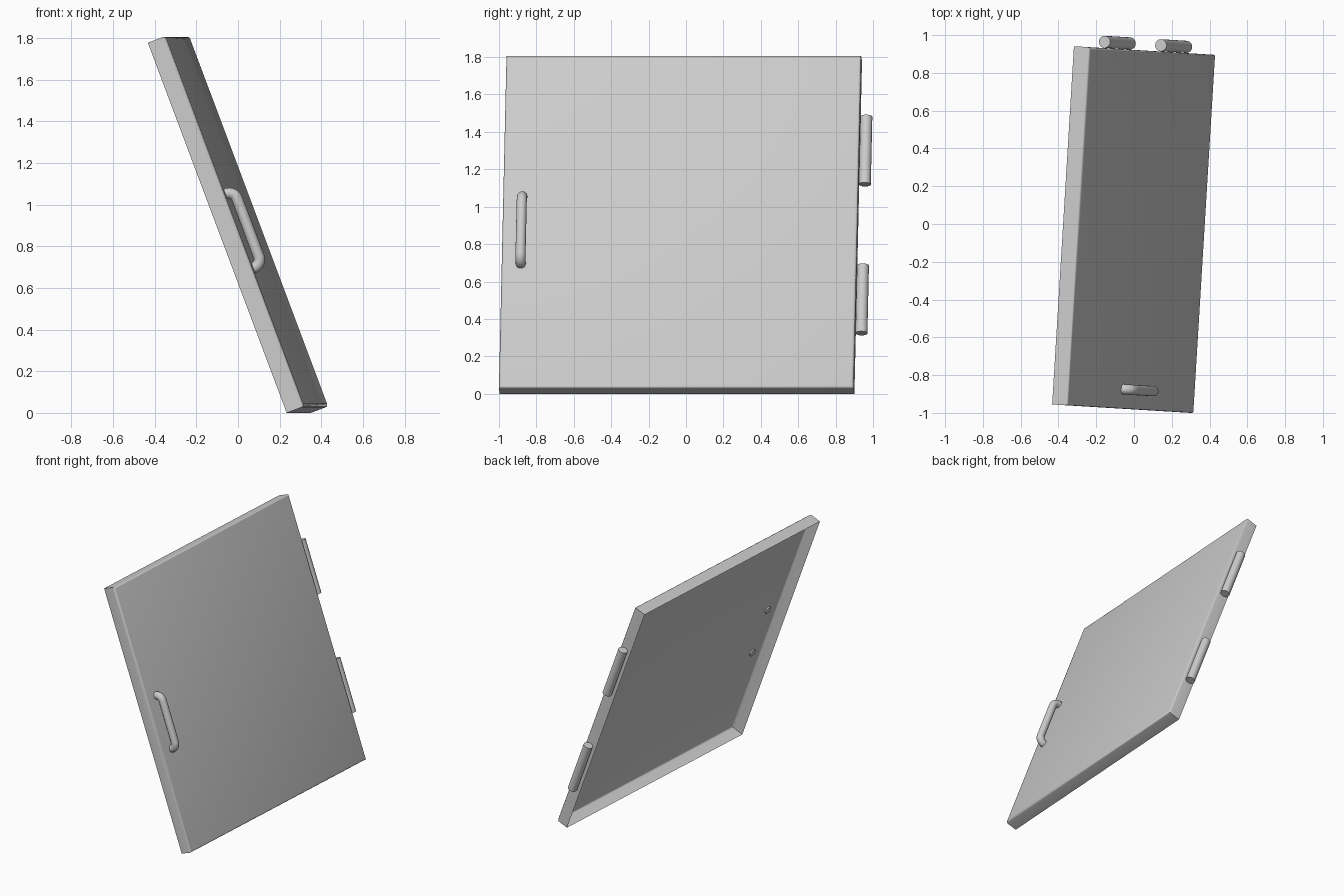
import bpy, bmesh, math
from mathutils import Matrix, Vector

if "Cube" in bpy.data.objects:
    bpy.data.objects.remove(bpy.data.objects["Cube"])

# Door frame: local x = outward normal, y = width, z = height
DOOR = (Matrix.Translation((0, -0.03, 0.905))
        @ Matrix.Rotation(math.radians(-3.48), 4, 'Z')
        @ Matrix.Rotation(math.radians(-20.6), 4, 'Y'))
SIZE, DEPTH = 1.9, 0.09


def add_mesh(name, bm):
    mesh = bpy.data.meshes.new(name)
    bm.to_mesh(mesh)
    bm.free()
    ob = bpy.data.objects.new(name, mesh)
    bpy.context.collection.objects.link(ob)
    ob.matrix_world = DOOR
    bpy.ops.object.select_all(action='DESELECT')
    ob.select_set(True)
    bpy.context.view_layer.objects.active = ob
    bpy.ops.object.shade_smooth_by_angle(angle=math.radians(35))
    return ob


# Door panel: sheet tray, open at the back, rounded front rim
bm = bmesh.new()
bmesh.ops.create_cube(bm, size=1, matrix=Matrix.Diagonal((DEPTH, SIZE, SIZE, 1)))
bm.normal_update()
back = [f for f in bm.faces if f.normal.x < -0.9]
bmesh.ops.delete(bm, geom=back, context='FACES_ONLY')
rim = [e for e in bm.edges if all(v.co.x > 0 for v in e.verts)]
bmesh.ops.bevel(bm, geom=rim, offset=0.014, segments=3, profile=0.5, affect='EDGES')
add_mesh("door_panel", bm)

# Hinge barrels on the far edge
for name, z in (("upper_hinge", 0.422), ("lower_hinge", -0.428)):
    bm = bmesh.new()
    bmesh.ops.create_cone(bm, cap_ends=True, segments=32, radius1=0.032,
                          radius2=0.032, depth=0.387,
                          matrix=Matrix.Translation((0, 0.983, z)))
    add_mesh(name, bm)

# Pull handle: bent round bar whose ends pass through the sheet
HALF, BEND, OUT, R, SEG, STEPS = 0.19, 0.042, 0.088, 0.027, 20, 8
half = [(0.036, HALF)]
for i in range(STEPS + 1):
    a = math.pi / 2 * i / STEPS
    half.append((OUT - BEND + BEND * math.sin(a), HALF - BEND + BEND * math.cos(a)))
path = half + [(x, -z) for x, z in reversed(half)]
bm = bmesh.new()
rings = []
for i, (x, z) in enumerate(path):
    p, q = path[max(i - 1, 0)], path[min(i + 1, len(path) - 1)]
    t = Vector((q[0] - p[0], 0, q[1] - p[1])).normalized()
    side = Vector((0, 1, 0))
    up = t.cross(side)
    c = Vector((x, -0.847, z - 0.05))
    rings.append([bm.verts.new(c + R * (math.cos(2 * math.pi * k / SEG) * side
                                        + math.sin(2 * math.pi * k / SEG) * up))
                  for k in range(SEG)])
for a, b in zip(rings, rings[1:]):
    for k in range(SEG):
        j = (k + 1) % SEG
        bm.faces.new((a[k], a[j], b[j], b[k]))
bm.faces.new(rings[0])
bm.faces.new(rings[-1])
bmesh.ops.recalc_face_normals(bm, faces=bm.faces)
add_mesh("pull_handle", bm)
